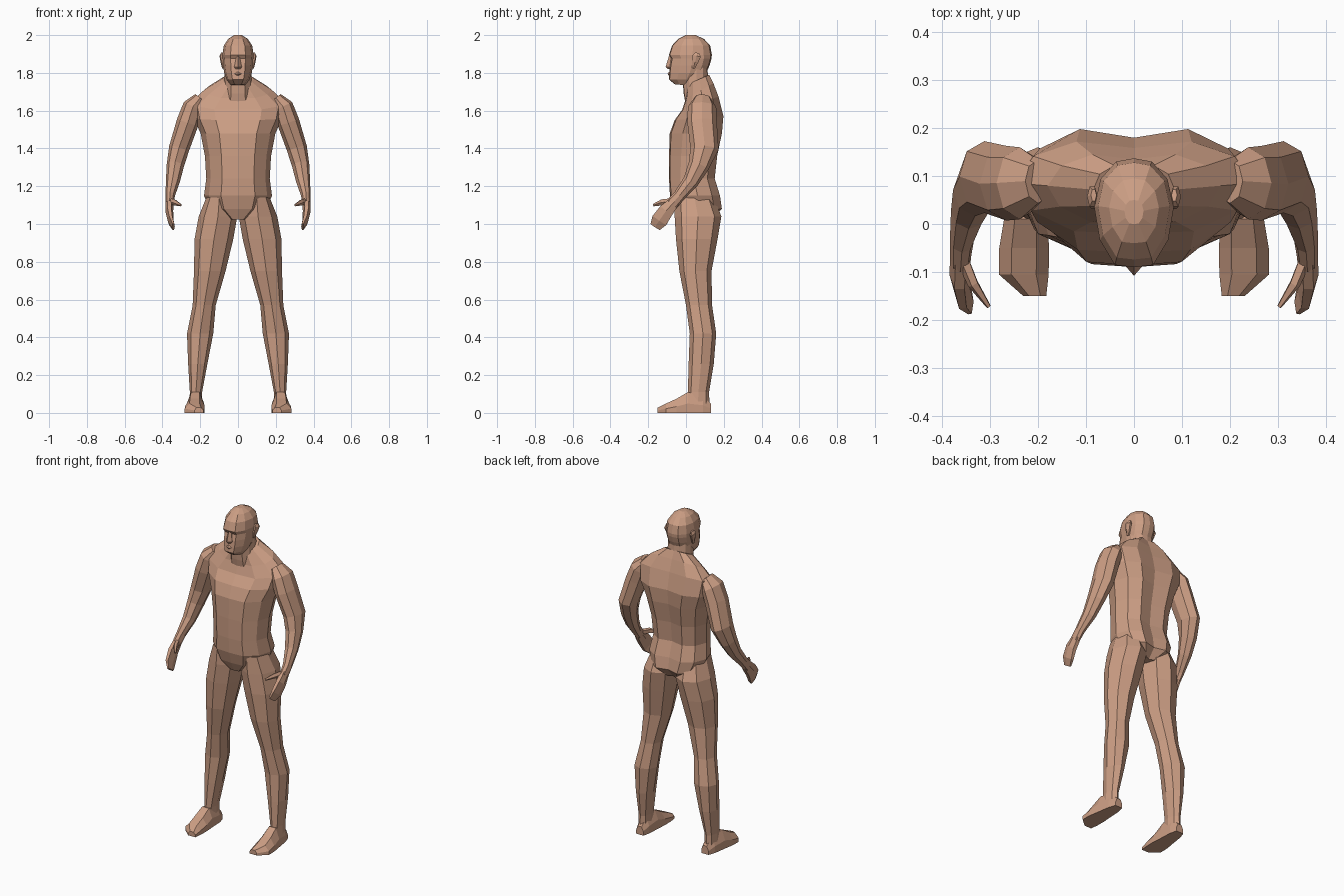
import bpy, bmesh
from math import cos, sin, pi
from mathutils import Vector

skin = bpy.data.materials.new("skin")
skin.diffuse_color = (0.60, 0.34, 0.23, 1)


def loft(name, rings, mirror=False):
    """Skin a list of equal-length point rings, capped at both ends."""
    bm = bmesh.new()
    rows = [[bm.verts.new(p) for p in ring] for ring in rings]
    n = len(rows[0])
    for a, b in zip(rows, rows[1:]):
        for i in range(n):
            j = (i + 1) % n
            bm.faces.new((a[i], a[j], b[j], b[i]))
    bm.faces.new(rows[0][::-1])
    bm.faces.new(rows[-1])
    bmesh.ops.recalc_face_normals(bm, faces=bm.faces)
    mesh = bpy.data.meshes.new(name)
    bm.to_mesh(mesh)
    bm.free()
    mesh.materials.append(skin)
    obj = bpy.data.objects.new(name, mesh)
    bpy.context.collection.objects.link(obj)
    if mirror:
        obj.modifiers.new("mirror", "MIRROR")
    return obj


def section(half, z, w, yf, yb, tilt=0):
    """Symmetric horizontal ring from a unit half profile running front to back."""
    full = half + [(-x, y) for x, y in half[-2:0:-1]]
    yc, d = (yf + yb) / 2, (yb - yf) / 2
    return [(x * w, yc + t * d, z + tilt * t) for x, t in full]


def tube(path, n):
    """Elliptic rings square to a path of (x, y, z, side radius, depth radius)."""
    pts = [Vector(p[:3]) for p in path]
    rings = []
    for i, p in enumerate(path):
        t = (pts[min(i + 1, len(pts) - 1)] - pts[max(i - 1, 0)]).normalized()
        u = Vector((1, 0, 0))
        u = (u - t * u.dot(t)).normalized()
        v = t.cross(u)
        rings.append([pts[i] + u * p[3] * cos(2 * pi * k / n)
                      + v * p[4] * sin(2 * pi * k / n) for k in range(n)])
    return rings


# Torso, with a groove down the spine
body = [(0, -1), (.5, -.95), (.86, -.5), (1, .1), (.84, .68), (.48, 1), (0, .86)]
torso = [
    (1.025, .06, -.04, .14, 0), (1.08, .15, -.065, .19, 0),
    (1.15, .18, -.085, .18, 0), (1.24, .168, -.09, .152, 0),
    (1.36, .175, -.09, .165, 0), (1.48, .198, -.086, .19, 0),
    (1.56, .235, -.06, .198, .01), (1.64, .25, -.02, .172, .035),
    (1.705, .18, .0, .145, .04), (1.765, .085, .01, .122, .025)]
loft("torso", [section(body, *r) for r in torso])

# Neck
skull = [(0, -1), (.48, -.96), (.86, -.5), (1, .1), (.84, .62), (.45, .94), (0, 1)]
neck = [(1.62, .085, .0, .14), (1.69, .078, -.012, .13),
        (1.76, .072, -.018, .118), (1.85, .068, -.015, .112)]
loft("neck", [section(skull, *r) for r in neck])

# Head with chin, eye hollow and brow
head = [(1.735, .038, -.06, .04, -.005), (1.765, .060, -.09, .08),
        (1.80, .073, -.088, .108), (1.84, .079, -.084, .125),
        (1.875, .082, -.077, .135), (1.895, .083, -.09, .137),
        (1.945, .075, -.074, .128), (1.98, .052, -.04, .095),
        (2.0, .02, .0, .05)]
loft("head", [section(skull, *r) for r in head])

# Nose and lips
wedge = [(0, -1), (1, .2), (1, 1), (0, 1)]
loft("nose", [section(wedge, *r) for r in (
    (1.82, .016, -.095, -.07), (1.832, .02, -.108, -.07), (1.89, .008, -.09, -.07))])
loft("lips", [section(wedge, *r) for r in (
    (1.785, .02, -.09, -.07), (1.795, .026, -.098, -.07), (1.806, .015, -.09, -.07))])

# Ears
loft("ears", tube([(.076, .04, 1.825, .008, .008), (.083, .048, 1.86, .01, .02),
                   (.087, .057, 1.89, .011, .025), (.084, .06, 1.905, .006, .014)], 6), True)

# Arms, bent at the elbow with the forearms reaching forward
arm = [(.20, .088, 1.665, .035, .045), (.238, .085, 1.62, .055, .075),
       (.266, .085, 1.54, .059, .078), (.312, .098, 1.40, .054, .075),
       (.332, .068, 1.31, .046, .056), (.345, .025, 1.225, .037, .042),
       (.359, -.035, 1.15, .025, .032), (.362, -.075, 1.105, .021, .034)]
loft("arms", tube(arm, 8), True)

# Hands and thumbs
hand = [(.361, -.06, 1.12, .022, .032), (.364, -.105, 1.07, .021, .045),
        (.357, -.14, 1.02, .016, .05), (.342, -.163, .985, .008, .034)]
loft("hands", tube(hand, 6), True)
loft("thumbs", tube([(.358, -.07, 1.12, .014, .018), (.335, -.125, 1.115, .012, .017),
                     (.303, -.172, 1.10, .005, .007)], 5), True)

# Legs: rows of z, inner x, outer x, front y, back y
leg = [(1.14, .03, .168, -.06, .15), (1.04, .004, .208, -.06, .187),
       (.92, .025, .23, -.053, .167), (.75, .066, .233, -.035, .135),
       (.57, .118, .24, .0, .138), (.42, .131, .27, .02, .16),
       (.26, .162, .264, .014, .147), (.11, .19, .255, .01, .122),
       (.03, .19, .258, .0, .125)]
loft("legs", [[((a + b) / 2 + (b - a) / 2 * cos(k * pi / 4),
                (f + r) / 2 + (r - f) / 2 * sin(k * pi / 4), z) for k in range(8)]
              for z, a, b, f, r in leg], True)

# Feet: rows of y, centre x, half width, height
foot = [(.132, .22, .024, .05), (.09, .222, .037, .09), (.01, .226, .045, .11),
        (-.05, .229, .052, .075), (-.105, .230, .052, .05), (-.15, .207, .024, .028)]
sole = [(-1, 0), (1, 0), (1, .45), (.5, 1), (-.5, 1), (-1, .5)]
loft("feet", [[(c + w * u, y, h * v) for u, v in sole] for y, c, w, h in foot], True)
